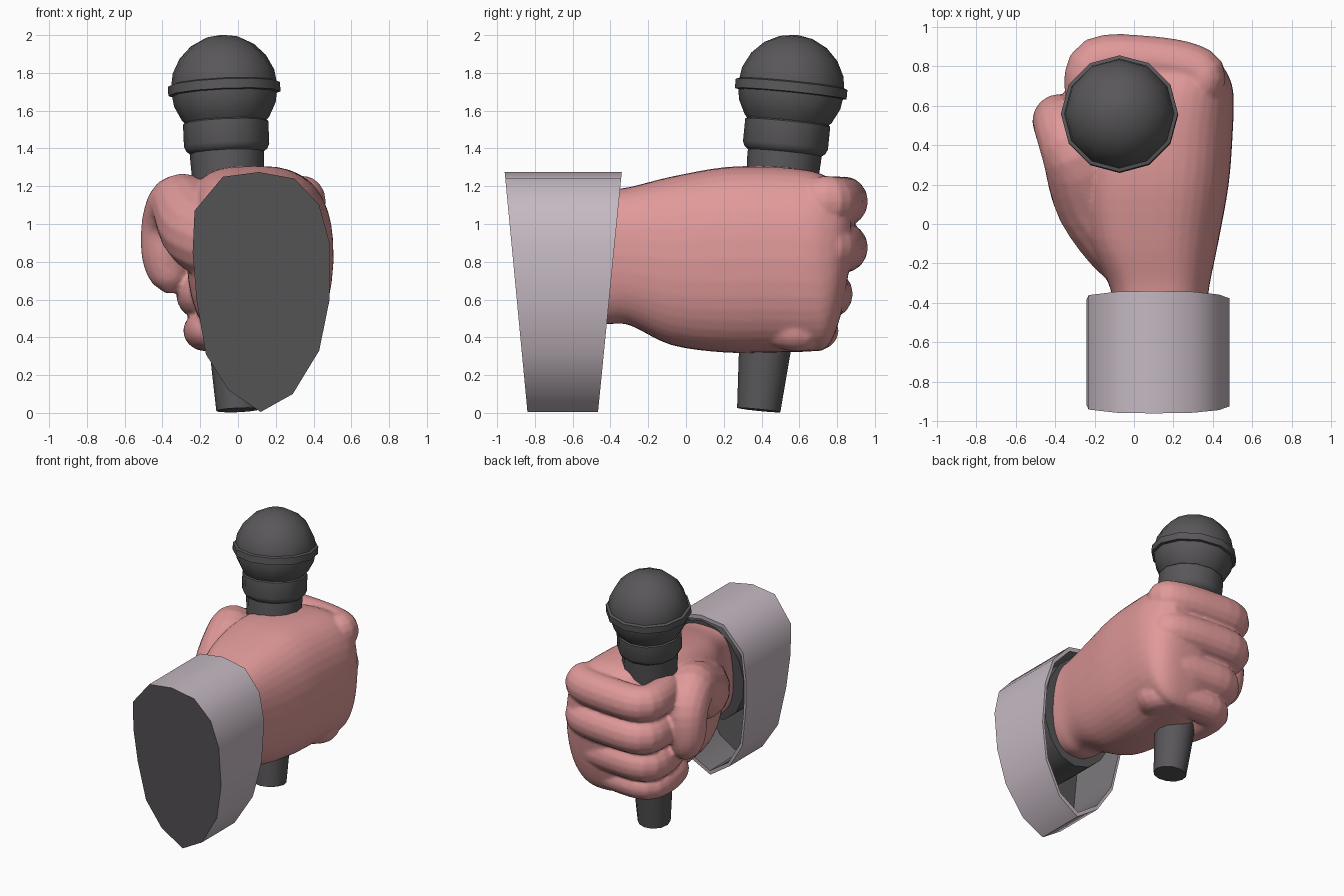
import bpy, bmesh, math
from mathutils import Vector

if "Cube" in bpy.data.objects:
    bpy.data.objects.remove(bpy.data.objects["Cube"])


def material(name, rgb):
    m = bpy.data.materials.new(name)
    m.diffuse_color = (*rgb, 1)
    m.use_nodes = True
    m.node_tree.nodes["Principled BSDF"].inputs["Base Color"].default_value = m.diffuse_color
    return m


SKIN = material("skin pink", (0.75, 0.32, 0.32))
CLOTH = material("pale lilac cloth", (0.56, 0.485, 0.54))
DARK = material("dark grey", (0.10, 0.095, 0.10))
LINING = material("mid grey lining", (0.20, 0.19, 0.20))


def finish(bm, name, mats, angle):
    bmesh.ops.recalc_face_normals(bm, faces=bm.faces)
    mesh = bpy.data.meshes.new(name)
    bm.to_mesh(mesh)
    bm.free()
    obj = bpy.data.objects.new(name, mesh)
    bpy.context.collection.objects.link(obj)
    for m in mats:
        mesh.materials.append(m)
    bpy.ops.object.select_all(action='DESELECT')
    obj.select_set(True)
    bpy.context.view_layer.objects.active = obj
    bpy.ops.object.shade_smooth_by_angle(angle=math.radians(angle))
    return obj


def skin_rings(bm, rings):
    """Bridge a list of point rings and cap both ends; returns caps and last band."""
    vs = [[bm.verts.new(p) for p in ring] for ring in rings]
    n = len(vs[0])
    for a, b in zip(vs, vs[1:]):
        band = [bm.faces.new((a[i], a[(i + 1) % n], b[(i + 1) % n], b[i])) for i in range(n)]
    return (bm.faces.new(vs[0]), bm.faces.new(vs[-1])), band


def spline(keys, steps=4):
    """Catmull-Rom interpolation of equal-length tuples."""
    k = [Vector(p) for p in keys]
    out = []
    for i in range(len(k) - 1):
        p0, p1, p2, p3 = k[max(i - 1, 0)], k[i], k[i + 1], k[min(i + 2, len(k) - 1)]
        for s in range(steps):
            t = s / steps
            out.append(0.5 * (2 * p1 + (p2 - p0) * t + (2 * p0 - 5 * p1 + 4 * p2 - p3) * t * t
                              + (3 * p1 - p0 - 3 * p2 + p3) * t ** 3))
    return out + [k[-1]]


def tube(name, keys, ref, sides=16):
    """Tube through (x, y, z, side radius, radius along ref)."""
    pts = spline(keys)
    rings = []
    for i, p in enumerate(pts):
        c = Vector(p[:3])
        tan = (Vector(pts[min(i + 1, len(pts) - 1)][:3]) - Vector(pts[max(i - 1, 0)][:3])).normalized()
        side = tan.cross(Vector(ref)).normalized()
        up = side.cross(tan).normalized()
        rings.append([c + side * p[3] * math.cos(a) + up * p[4] * math.sin(a)
                      for a in (2 * math.pi * s / sides for s in range(sides))])
    bm = bmesh.new()
    skin_rings(bm, rings)
    return finish(bm, name, [SKIN], 60)


# Microphone: profiles turned around one slightly tilted axis
BASE = Vector((0.0, 0.385, 0.015))
AXIS = Vector((-0.043, 0.101, 1)).normalized()
TILT = Vector((0, 0, 1)).rotation_difference(AXIS)


def lathe(name, profile, sides=12, angle=40):
    rings = [[BASE + TILT @ Vector((r * math.cos(a), r * math.sin(a), h))
              for a in (2 * math.pi * s / sides for s in range(sides))] for r, h in profile]
    bm = bmesh.new()
    skin_rings(bm, rings)
    return finish(bm, name, [DARK], angle)


lathe("microphone_handle", [(0.115, 0), (0.137, 0.32), (0.196, 1.34), (0.196, 1.40)])
lathe("microphone_collar", [(0.19, 1.365), (0.215, 1.385), (0.226, 1.41), (0.226, 1.53), (0.2, 1.55)])
lathe("microphone_head", [(0.283 * math.cos(a), 1.715 + 0.283 * math.sin(a))
                          for a in (math.radians(d) for d in (-50, -35, -18, 0, 18, 36, 54, 72, 89))])
lathe("microphone_ring", [(0.27, 1.68), (0.297, 1.685), (0.297, 1.735), (0.27, 1.745)])

# Sleeve cuff: egg-shaped shell, open toward the hand, dark end and floor
OUTLINE = [(0.11, 1.275), (-0.08, 1.25), (-0.23, 1.07), (-0.24, 0.85), (-0.22, 0.6), (-0.17, 0.31),
           (-0.05, 0.12), (0.12, 0.005), (0.29, 0.10), (0.43, 0.33), (0.485, 0.6), (0.485, 0.9),
           (0.43, 1.1), (0.30, 1.24)]


def cuff_ring(scale, y_top, slope):
    ring = []
    for x, z in OUTLINE:
        x, z = 0.12 + (x - 0.12) * scale, 0.66 + (z - 0.66) * scale
        ring.append((x, y_top + slope * (1.275 - z), z))
    return ring


bm = bmesh.new()
caps, lining = skin_rings(bm, [cuff_ring(1, -0.96, 0.095), cuff_ring(1, -0.34, -0.099),
                               cuff_ring(0.95, -0.34, -0.099), cuff_ring(0.94, -0.92, 0.095)])
for f in caps:
    f.material_index = 1
for f in lining:
    f.material_index = 2
finish(bm, "sleeve_cuff", [CLOTH, DARK, LINING], 48)

# Dark under-sleeve filling the gap round the wrist
bm = bmesh.new()
skin_rings(bm, [[(0.128 + 0.315 * math.cos(a), y - 0.06 * (1 - math.sin(a)) * k, 0.82 + 0.40 * math.sin(a))
                 for a in (2 * math.pi * s / 16 for s in range(16))] for y, k in ((-0.86, -0.5), (-0.37, 1))])
finish(bm, "under_sleeve", [DARK], 40)

# Palm and wrist: rounded sections along y (y, xmin, xmax, zmin, zmax)
PALM = [(-0.50, -0.09, 0.36, 0.49, 1.16), (-0.42, -0.10, 0.37, 0.47, 1.18),
        (-0.30, -0.13, 0.385, 0.465, 1.195), (-0.08, -0.23, 0.43, 0.36, 1.25),
        (0.20, -0.27, 0.48, 0.32, 1.30), (0.45, -0.26, 0.50, 0.32, 1.305),
        (0.65, -0.17, 0.505, 0.325, 1.285), (0.75, -0.08, 0.48, 0.35, 1.25),
        (0.82, 0.0, 0.43, 0.52, 1.215), (0.87, 0.1, 0.35, 0.80, 1.15)]
rings = []
for y, x0, x1, z0, z1 in spline(PALM, 4):
    ring = []
    for s in range(40):
        a = 2 * math.pi * s / 40
        c, d = math.cos(a), math.sin(a)
        e = 0.55 if c < 0 < d else 0.78          # fuller web beside the thumb
        u = math.copysign(abs(c) ** e, c)
        w = math.copysign(abs(d) ** e, d)
        u *= 1 + 0.08 * min(w, 0)
        ring.append(((x0 + x1) / 2 + u * (x1 - x0) / 2, y, (z0 + z1) / 2 + w * (z1 - z0) / 2))
    rings.append(ring)
bm = bmesh.new()
skin_rings(bm, rings)
hand = [finish(bm, "palm_and_wrist", [SKIN], 60)]

# Four curled fingers: same curl, stacked downward (z, y shift, x squeeze, half height)
CURL = [(0.20, 0.50, 0.07), (0.34, 0.71, 0.115), (0.30, 0.785, 0.125), (0.08, 0.828, 0.125),
        (-0.19, 0.822, 0.125), (-0.235, 0.66, 0.115), (-0.19, 0.48, 0.10), (-0.12, 0.42, 0.04)]
FINGERS = {"index_finger": (1.12, 0, 1, 0.132), "middle_finger": (0.875, 0, 1, 0.132),
           "ring_finger": (0.63, -0.08, 0.92, 0.13), "little_finger": (0.435, -0.155, 0.8, 0.108)}
for name, (z, dy, sq, h) in FINGERS.items():
    hand.append(tube(name, [(0.08 + (x - 0.08) * sq, y + dy, z, r, h * min(1, r / 0.115))
                            for x, y, r in CURL], (0, 0, 1)))

# Thumb: broad base on the palm side, bending down over the fingers
hand.append(tube("thumb", [(x, y, z, r, r) for x, y, z, r in (
    (0.06, -0.25, 0.84, 0.14), (-0.03, -0.12, 0.87, 0.20), (-0.19, 0.12, 0.96, 0.215),
    (-0.30, 0.36, 1.10, 0.17), (-0.365, 0.50, 1.01, 0.145), (-0.38, 0.525, 0.83, 0.13),
    (-0.36, 0.52, 0.70, 0.095), (-0.355, 0.515, 0.635, 0.03))], (1, 0, 0)))

# Fuse palm, fingers and thumb into one soft skin
bpy.ops.object.select_all(action='DESELECT')
for part in hand:
    part.select_set(True)
bpy.context.view_layer.objects.active = hand[0]
bpy.ops.object.join()
fist = bpy.context.view_layer.objects.active
fist.name = "gripping_hand"
for mod in list(fist.modifiers):
    fist.modifiers.remove(mod)
remesh = fist.modifiers.new("fuse", 'REMESH')
remesh.mode = 'VOXEL'
remesh.voxel_size = 0.013
remesh.use_smooth_shade = True
smooth = fist.modifiers.new("soften", 'SMOOTH')
smooth.factor = 0.5
smooth.iterations = 4
